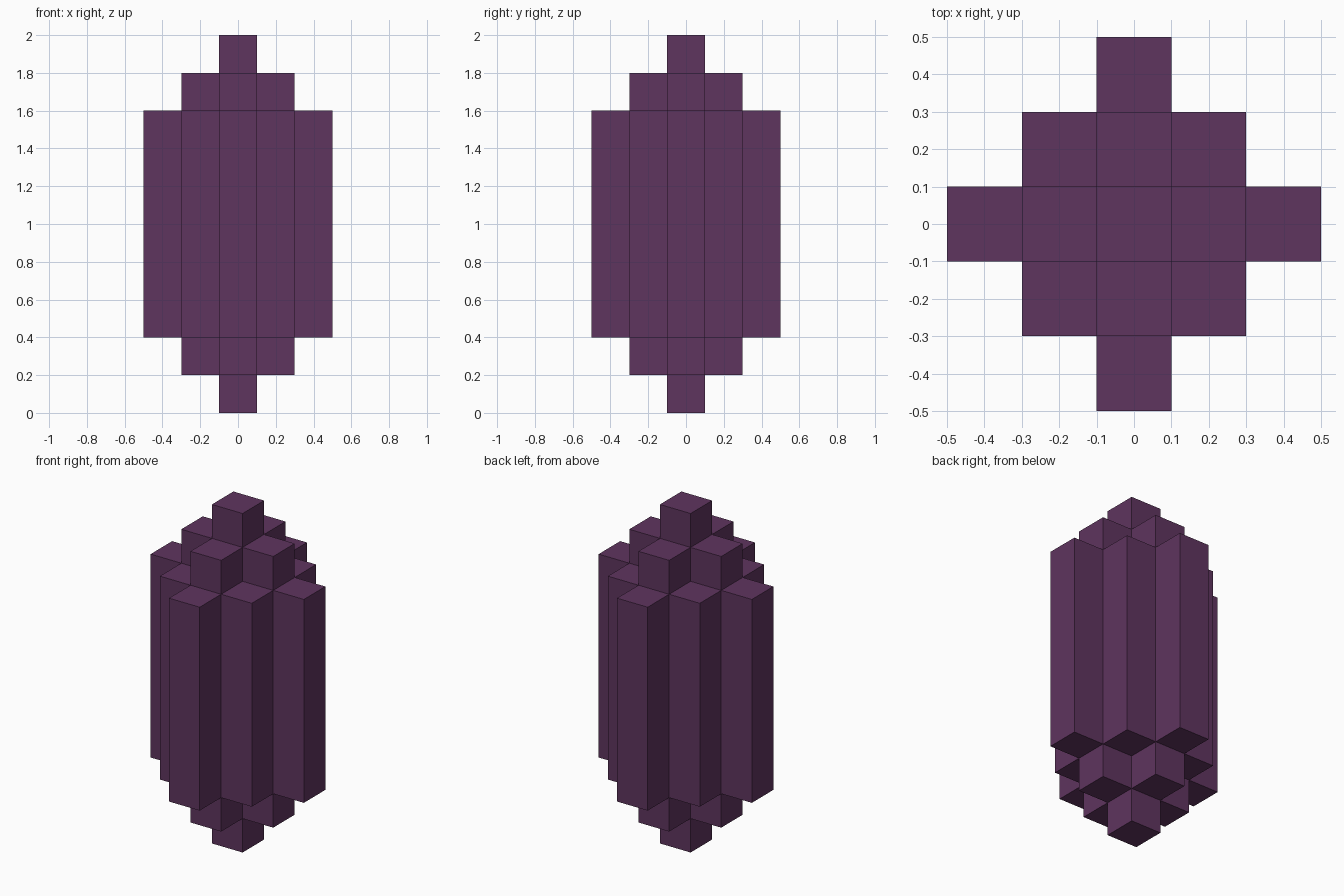
import bpy
import bmesh
from mathutils import Vector

cube = bpy.data.objects.get("Cube")
if cube:
    bpy.data.objects.remove(cube, do_unlink=True)

W = 0.2          # column width and step height
RINGS = 2        # rings of columns around the centre one
HEIGHT = 2.0

# Single flat purple
purple = bpy.data.materials.new("dark purple")
purple.use_nodes = True
colour = (0.114, 0.035, 0.114, 1.0)
purple.diffuse_color = colour
bsdf = purple.node_tree.nodes["Principled BSDF"]
bsdf.inputs["Base Color"].default_value = colour
bsdf.inputs["Roughness"].default_value = 0.8

bm = bmesh.new()


def quad(points, normal):
    """Add a quad facing along normal."""
    face = bm.faces.new([bm.verts.new(p) for p in points])
    face.normal_update()
    if face.normal.dot(Vector(normal)) < 0:
        face.normal_flip()


def wall(i, j, dx, dy, z0, z1):
    """Add the side of column (i, j) facing (dx, dy)."""
    cx, cy = (i + dx / 2) * W, (j + dy / 2) * W
    tx, ty = -dy * W / 2, dx * W / 2
    quad([(cx - tx, cy - ty, z0), (cx + tx, cy + ty, z0),
          (cx + tx, cy + ty, z1), (cx - tx, cy - ty, z1)], (dx, dy, 0))


# Columns in a diamond plan, each ring one step shorter at both ends
span = range(-RINGS, RINGS + 1)
for i, j in [(i, j) for i in span for j in span if abs(i) + abs(j) <= RINGS]:
    ring = abs(i) + abs(j)
    low, high = ring * W, HEIGHT - ring * W
    # End caps
    for z, up in ((low, -1), (high, 1)):
        quad([((i + a / 2) * W, (j + b / 2) * W, z)
              for a, b in ((-1, -1), (1, -1), (1, 1), (-1, 1))], (0, 0, up))
    # Exposed sides only
    for dx, dy in ((1, 0), (-1, 0), (0, 1), (0, -1)):
        neighbour = abs(i + dx) + abs(j + dy)
        if neighbour > RINGS:
            wall(i, j, dx, dy, low, high)
        elif neighbour > ring:
            wall(i, j, dx, dy, low, low + W)
            wall(i, j, dx, dy, high - W, high)

bmesh.ops.remove_doubles(bm, verts=bm.verts, dist=0.001)
mesh = bpy.data.meshes.new("stepped_crystal")
bm.to_mesh(mesh)
bm.free()
mesh.materials.append(purple)
crystal = bpy.data.objects.new("stepped_crystal", mesh)
bpy.context.collection.objects.link(crystal)
